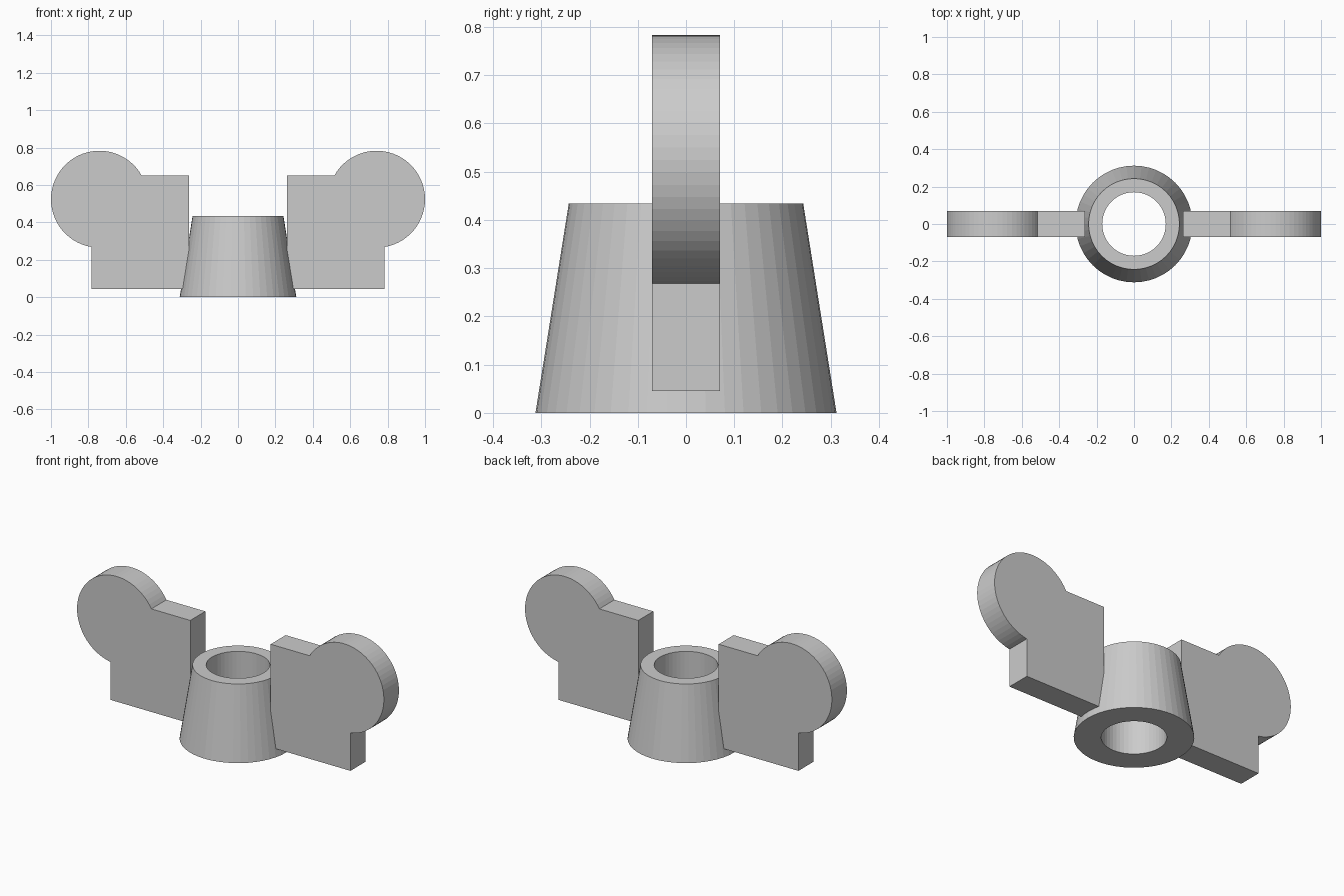
import bpy, bmesh
from math import sin, cos, asin, acos, pi, tau

if "Cube" in bpy.data.objects:
    bpy.data.objects.remove(bpy.data.objects["Cube"])

SIDES = 48


def new_object(name, bm):
    bmesh.ops.recalc_face_normals(bm, faces=bm.faces)
    mesh = bpy.data.meshes.new(name)
    bm.to_mesh(mesh)
    bm.free()
    ob = bpy.data.objects.new(name, mesh)
    bpy.context.collection.objects.link(ob)
    return ob


# Tapered hub with a through bore
def build_hub():
    profile = [(0.17, 0), (0.312, 0), (0.243, 0.434), (0.17, 0.434)]
    bm = bmesh.new()
    rings = [[bm.verts.new((r * cos(tau * i / SIDES), r * sin(tau * i / SIDES), z))
              for i in range(SIDES)] for r, z in profile]
    for k, a in enumerate(rings):
        b = rings[(k + 1) % len(rings)]
        for i in range(SIDES):
            j = (i + 1) % SIDES
            bm.faces.new((a[i], a[j], b[j], b[i]))
    return new_object("hub", bm)


# Flat wing: square web merged with a round thumb lobe, mirrored in x
def build_wings():
    x0, x1, z0, z1 = 0.262, 0.782, 0.045, 0.652
    cx, cz, r, half, steps = 0.741, 0.524, 0.259, 0.07, 40
    start = -acos((x1 - cx) / r)
    end = pi - asin((z1 - cz) / r)
    outline = [(x0, z1), (x0, z0), (x1, z0)]
    for i in range(steps + 1):
        a = start + (end - start) * i / steps
        outline.append((cx + r * cos(a), cz + r * sin(a)))
    bm = bmesh.new()
    face = bm.faces.new([bm.verts.new((x, -half, z)) for x, z in outline])
    ext = bmesh.ops.extrude_face_region(bm, geom=[face], use_keep_orig=True)
    moved = [g for g in ext["geom"] if isinstance(g, bmesh.types.BMVert)]
    bmesh.ops.translate(bm, verts=moved, vec=(0, 2 * half, 0))
    ob = new_object("wings", bm)
    mirror = ob.modifiers.new("mirror", 'MIRROR')
    mirror.use_axis = (True, False, False)
    mirror.use_mirror_merge = False
    return ob


build_hub()
build_wings()
